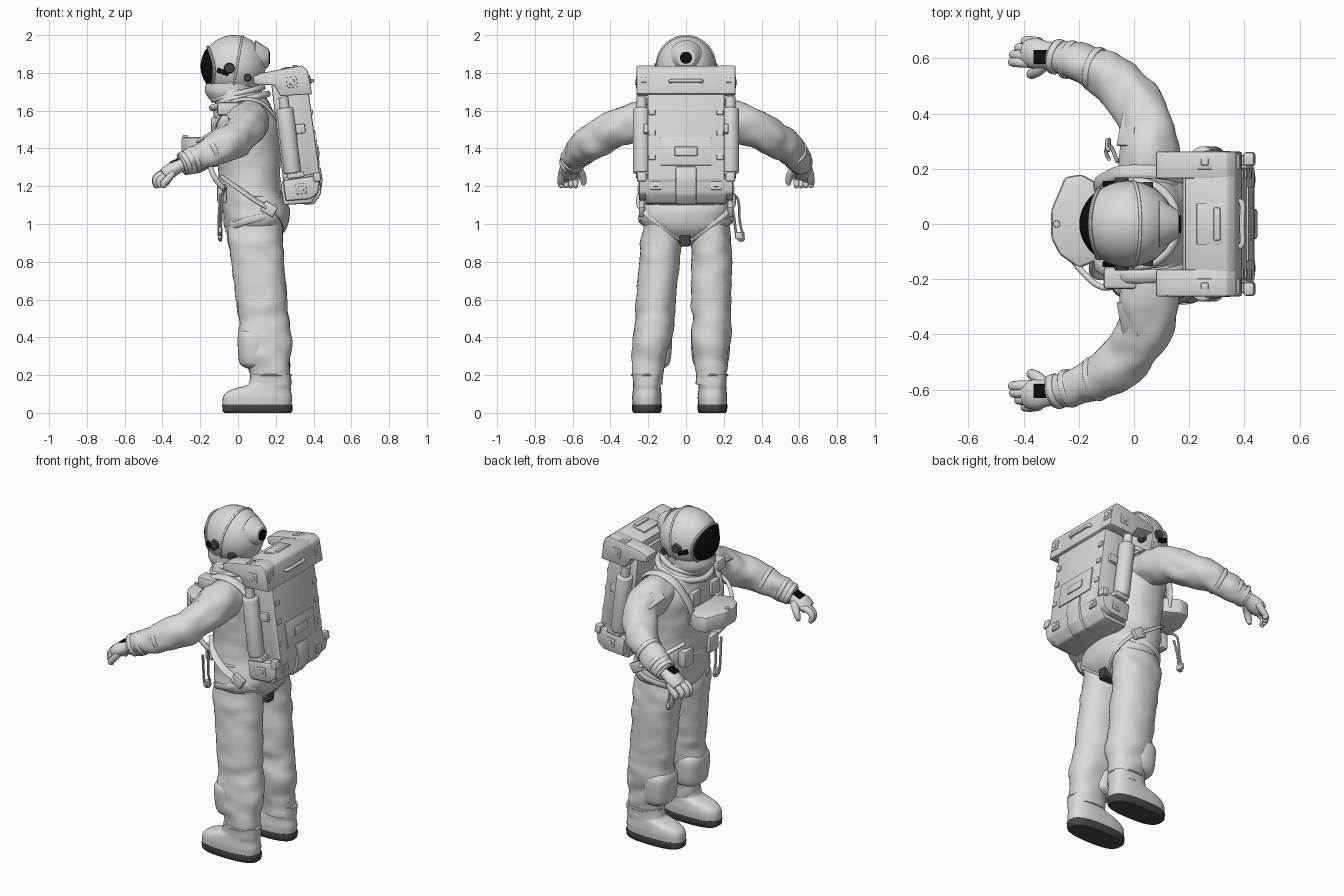
import bpy, bmesh, math
from mathutils import Matrix, Vector, noise

if "Cube" in bpy.data.objects:
    bpy.data.objects.remove(bpy.data.objects["Cube"])


def material(name, c):
    m = bpy.data.materials.new(name)
    m.diffuse_color = (*c, 1)
    m.use_nodes = True
    m.node_tree.nodes["Principled BSDF"].inputs["Base Color"].default_value = m.diffuse_color
    return m


SUIT = material("suit_off_white", (0.72, 0.71, 0.68))
SOLE = material("sole_dark_grey", (0.06, 0.06, 0.058))
BLACK = material("visor_black", (0.004, 0.004, 0.004))
I4 = Matrix.Identity(4)


def finish(name, bm, mat, M=I4, angle=40):
    bm.transform(M)
    bmesh.ops.recalc_face_normals(bm, faces=bm.faces)
    me = bpy.data.meshes.new(name)
    bm.to_mesh(me)
    bm.free()
    me.shade_smooth()
    me.set_sharp_from_angle(angle=math.radians(angle))
    me.materials.append(mat)
    ob = bpy.data.objects.new(name, me)
    bpy.context.collection.objects.link(ob)
    return ob


def spline(rows, k):
    out = []
    for i in range(len(rows) - 1):
        a, b, c, d = (rows[max(0, min(len(rows) - 1, i + j))] for j in (-1, 0, 1, 2))
        for s in range(k):
            t = s / k
            out.append([0.5 * (2 * q + (r - p) * t + (2 * p - 5 * q + 4 * r - w) * t * t
                               + (3 * q - p - 3 * r + w) * t ** 3) for p, q, r, w in zip(a, b, c, d)])
    return out + [list(rows[-1])]


def skin(name, rings, mat):
    bm = bmesh.new()
    vs = [[bm.verts.new(p) for p in r] for r in rings]
    n = len(vs[0])
    for a, b in zip(vs, vs[1:]):
        for i in range(n):
            bm.faces.new((a[i], a[(i + 1) % n], b[(i + 1) % n], b[i]))
    bm.faces.new(vs[0])
    bm.faces.new(vs[-1])
    return finish(name, bm, mat)


def loft(name, rows, mat, power=2.0, amp=0.0, n=36, k=5):
    """Stack of horizontal rounded sections: z, cx, cy, rx, ry."""
    rings = []
    for z, cx, cy, rx, ry in spline(rows, k):
        ring = []
        for i in range(n):
            a = 2 * math.pi * i / n
            c, s = math.cos(a), math.sin(a)
            d = Vector((math.copysign(abs(c) ** (2 / power), c), math.copysign(abs(s) ** (2 / power), s), 0))
            p = Vector((cx + rx * d.x, cy + ry * d.y, z))
            ring.append(p + d * amp * noise.noise(Vector((p.x * 9, p.y * 9, p.z * 16))))
        rings.append(ring)
    return skin(name, rings, mat)


def sweep(name, rows, mat, ref=(0, 0, 1), flat=1.0, amp=0.0, n=12, k=5):
    """Tube along x, y, z, radius; ref is the wide direction of a flat strap."""
    pts = spline(rows, k)
    rings, old = [], None
    for i, (x, y, z, r) in enumerate(pts):
        t = (Vector(pts[min(i + 1, len(pts) - 1)][:3]) - Vector(pts[max(i - 1, 0)][:3])).normalized()
        side = Vector(ref) if old is None else old.rotation_difference(t) @ side
        side = (side - t * side.dot(t)).normalized()
        up, old = t.cross(side), t
        ring = []
        for j in range(n):
            a = 2 * math.pi * j / n
            d = side * math.cos(a) + up * math.sin(a) * flat
            p = Vector((x, y, z)) + d * r
            ring.append(p + d * amp * noise.noise(p * 13))
        rings.append(ring)
    return skin(name, rings, mat)


def bevelled(bm, w):
    if w:
        bmesh.ops.bevel(bm, geom=bm.edges[:], offset=w, segments=2, profile=0.5, affect='EDGES')


def box(name, c, size, mat=SUIT, bev=0.006, M=I4, rot=I4):
    bm = bmesh.new()
    bmesh.ops.create_cube(bm, size=1, matrix=Matrix.Diagonal((*size, 1)))
    bevelled(bm, bev)
    return finish(name, bm, mat, M @ Matrix.Translation(c) @ rot, 30)


def prism(name, prof, lo, hi, mat=SUIT, bev=0.01, M=I4, axis='Y'):
    bm = bmesh.new()
    put = (lambda a, b, h: (a, h, b)) if axis == 'Y' else (lambda a, b, h: (a, b, h))
    f = bm.faces.new([bm.verts.new(put(a, b, lo)) for a, b in prof])
    e = bmesh.ops.extrude_face_region(bm, geom=[f])['geom']
    bmesh.ops.translate(bm, verts=[v for v in e if isinstance(v, bmesh.types.BMVert)], vec=put(0, 0, hi - lo))
    bmesh.ops.recalc_face_normals(bm, faces=bm.faces)
    bevelled(bm, bev)
    return finish(name, bm, mat, M, 30)


def cone(name, p, q, r1, r2, mat=SUIT, M=I4, bev=0.0):
    p, q = Vector(p), Vector(q)
    bm = bmesh.new()
    bmesh.ops.create_cone(bm, cap_ends=True, segments=28, radius1=r1, radius2=r2, depth=(q - p).length)
    if bev:
        caps = [e for e in bm.edges if abs(e.verts[0].co.z - e.verts[1].co.z) < 1e-5]
        bmesh.ops.bevel(bm, geom=caps, offset=bev, segments=3, profile=0.5, affect='EDGES')
    return finish(name, bm, mat, M @ Matrix.Translation((p + q) / 2) @ (q - p).to_track_quat('Z', 'Y').to_matrix().to_4x4())


def ring(name, c, rx, ry, r, mat=SUIT, rot=I4):
    R = Matrix.Translation(c) @ rot
    rings = []
    for i in range(49):
        a = 2 * math.pi * i / 48
        q = Vector((rx * math.cos(a), ry * math.sin(a), 0))
        rings.append([R @ (q + q.normalized() * r * math.cos(b) + Vector((0, 0, r * math.sin(b))))
                      for b in (2 * math.pi * j / 10 for j in range(10))])
    return skin(name, rings, mat)


def ry(deg):
    return Matrix.Rotation(math.radians(deg), 4, 'Y')


# torso and hips
loft("torso", [(.885, .09, 0, .06, .05), (.93, .09, 0, .13, .16), (1.0, .095, 0, .17, .235), (1.08, .095, 0, .178, .24),
               (1.18, .065, 0, .162, .222), (1.3, .06, 0, .165, .215), (1.42, .05, 0, .175, .225), (1.52, .045, 0, .175, .23),
               (1.6, .03, 0, .155, .195), (1.66, .02, 0, .14, .155), (1.71, .0, 0, .12, .13)], SUIT, 2.3, .008)
ring("belt", (.075, 0, 1.15), .168, .226, .007)
box("crotch_patch", (.18, -.005, .915), (.1, .06, .07), SOLE, .012)

# legs, boots and knee pads
for s, cys, foot in ((-1, (.13, .14, .16, .178, .195, .2), .207), (1, (.13, .138, .132, .13, .13, .135), .14)):
    secs = [(1.04, .09, .12, .14, .1), (.92, .092, cys[0], .145, .108), (.8, .105, cys[1], .14, .108),
            (.6, .125, cys[2], .135, .105), (.5, .135, cys[2] + .005, .13, .102), (.4, .145, cys[3], .138, .106),
            (.3, .158, cys[4], .12, .092), (.23, .168, cys[5], .108, .084), (.15, .175, cys[5], .1, .076)]
    loft("leg", [(z, cx, s * cy, a, b) for z, cx, cy, a, b in secs], SUIT, 2.2, .01)
    f = s * foot
    loft("boot", [(.035, .1, f, .182, .075), (.08, .103, f, .183, .078), (.108, .11, f, .172, .076), (.128, .13, f, .15, .074),
                  (.148, .165, f, .117, .073), (.175, .172, f, .11, .074), (.205, .175, f, .106, .078)], SUIT, 2.7)
    loft("boot_sole", [(0, .105, f, .175, .07), (.008, .103, f, .184, .077), (.04, .103, f, .187, .08), (.045, .103, f, .184, .078)], SOLE, 2.7, k=1)
    ring("ankle_band", (.175, f, .2), .106, .08, .005)
    c = s * cys[3]
    loft("knee_pad", [(.235, .1, c, .05, .06), (.26, .095, c, .085, .09), (.33, .085, c, .085, .102),
                      (.41, .08, c, .08, .102), (.45, .085, c, .055, .07)], SUIT, 2.5)

# helmet ellipsoid, wide oval visor on its front, rims, ear fittings and rear vent
bm = bmesh.new()
bmesh.ops.create_uvsphere(bm, u_segments=48, v_segments=32, radius=1)
finish("helmet", bm, SUIT, Matrix.Translation((-.022, 0, 1.835)) @ Matrix.Diagonal((.168, .156, .165, 1)) @ ry(-95))


def visor_point(t, a, lift):
    y, z = .122 * t * math.cos(a), .108 * t * math.sin(a) - .008
    x = math.sqrt(max(0, 1 - (y / .156) ** 2 - (z / .165) ** 2))
    return (-.022 - (.168 + lift) * x, y, 1.835 + z)


skin("visor", [[visor_point(t / 10, 2 * math.pi * i / 48, .008) for i in range(48)] for t in (.2, 2, 4, 6, 8, 9, 10)], BLACK)
sweep("visor_rim", [(*visor_point(1.02, 2 * math.pi * i / 32, .006), .008) for i in range(33)], SUIT, ref=(1, 0, 0), k=1, n=8)
loft("helmet_chin", [(1.66, -.03, 0, .12, .12), (1.7, -.04, 0, .135, .13), (1.745, -.035, 0, .135, .13)], SUIT)
ring("helmet_ridge", (-.005, 0, 1.835), .163, .155, .006, SUIT, ry(-80))
for s in (-1, 1):
    cone("ear_hinge", (-.045, s * .13, 1.825), (-.045, s * .168, 1.825), .034, .024, SOLE)
    box("ear_latch", (-.08, s * .145, 1.805), (.065, .02, .025), BLACK, .003, rot=ry(20))
    cone("side_valve", (.05, s * .11, 1.775), (.05, s * .152, 1.775), .022, .018, SOLE)
cone("rear_vent", (.09, 0, 1.88), (.163, 0, 1.88), .095, .048, SUIT, bev=.006)
cone("vent_disc", (.16, 0, 1.88), (.17, 0, 1.88), .032, .032, BLACK)
ring("neck_ring_top", (0, 0, 1.69), .135, .132, .016, SUIT, ry(-14))
ring("neck_ring_low", (.01, 0, 1.652), .15, .152, .018, SUIT, ry(-14))

# arms, cuffs and gloves
for s in (-1, 1):
    def P(*rows):
        return [(x, s * y, z, r) for x, y, z, r in rows]
    sweep("arm", P((.06, .13, 1.54, .1), (.055, .24, 1.545, .108), (.045, .36, 1.51, .1), (.0, .45, 1.46, .095),
                   (-.07, .522, 1.42, .088), (-.16, .57, 1.375, .078), (-.24, .596, 1.34, .068), (-.3, .61, 1.315, .058)),
          SUIT, amp=.014, n=32)
    for x, y, z, r in ((-.14, .561, 1.385, .082), (-.235, .595, 1.342, .071), (-.28, .606, 1.323, .065)):
        d = Vector((-.085, s * .025, -.04)).normalized() * .012
        c = Vector((x, s * y, z))
        cone("arm_band", c - d, c + d, r, r, bev=.005)
    sweep("palm", P((-.27, .604, 1.325, .05), (-.32, .612, 1.302, .05), (-.36, .618, 1.28, .056), (-.392, .622, 1.258, .046)),
          SUIT, ref=(0, 1, 0), flat=.72, n=18)
    for i in range(4):
        y, e = .583 + i * .025, (0, .004, .022, .045)[i]
        sweep("finger", P((-.365 + e / 2, y, 1.274, .018), (-.415 + e, y + .003, 1.262 - e / 2, .019), (-.44 + e, y + .004, 1.235 - e / 2, .017),
                          (-.432 + e, y + .002, 1.2, .014), (-.428 + e, y + .002, 1.194, .006)), SUIT, ref=(0, 1, 0), k=3)
    sweep("thumb", P((-.32, .585, 1.292, .024), (-.35, .556, 1.268, .022), (-.372, .543, 1.23, .018), (-.378, .545, 1.205, .009)), SUIT, k=3)
    box("wrist_patch", (-.338, s * .605, 1.333), (.052, .05, .012), BLACK, .002, rot=ry(-24))
    box("shoulder_patch", (-.022, s * .345, 1.582), (.07, .13, .012), bev=.004,
        rot=ry(-38) @ Matrix.Rotation(s * -.3, 4, 'X'))
    # shoulder and hip harness
    sweep("shoulder_strap", P((-.135, .13, 1.4, .025), (-.13, .15, 1.5, .025), (-.06, .185, 1.625, .025), (.04, .19, 1.66, .025),
                              (.14, .18, 1.63, .025), (.23, .15, 1.52, .025)), SUIT, ref=(0, 1, 0), flat=.4)
    sweep("hip_strap", P((.2, .02, .925, .022), (.235, .11, .99, .022), (.2, .205, 1.06, .022), (.1, .245, 1.12, .022),
                         (.0, .222, 1.19, .022), (-.08, .13, 1.25, .022)), SUIT, flat=.35)
    sweep("thigh_strap", P((.2, .205, 1.05, .018), (.1, .247, 1.03, .018), (.0, .215, 1.0, .018), (-.06, .12, .96, .018)), SUIT, flat=.35)
    box("hip_buckle", (.165, s * .235, 1.08), (.075, .03, .06), rot=ry(30))
    box("belt_pouch", (-.085, s * .12, 1.16), (.05, .09, .1), bev=.012)
    box("chest_pouch", (-.125, s * .09, 1.52), (.035, .08, .09), bev=.01)

# chest control pack, shoulder unit, hoses and tethers
prism("chest_pack", [(-.1, .13), (-.19, .18), (-.25, .17), (-.3, .05), (-.3, -.05), (-.27, -.11), (-.2, -.16), (-.1, -.12)],
      1.365, 1.46, bev=.014, axis='Z')
cone("chest_knob", (-.28, 0, 1.45), (-.28, 0, 1.47), .014, .012)
box("shoulder_unit", (-.05, -.195, 1.61), (.12, .08, .07), bev=.012)
sweep("chest_hose", [(-.24, -.1, 1.43, .011), (-.19, -.17, 1.45, .011), (-.11, -.23, 1.5, .011), (0, -.2, 1.58, .011)], SUIT)
sweep("front_hose", [(-.14, -.12, 1.4, .014), (-.15, -.17, 1.32, .014), (-.12, -.19, 1.24, .014), (-.07, -.17, 1.18, .014)], SUIT)
for y, z in ((.275, 1.03), (-.17, 1.06)):
    sweep("tether", [(-.06, y - .05, z + .14, .007), (-.08, y, z + .1, .007), (-.09, y + .01, z - .02, .007), (-.09, y + .03, z - .11, .007),
                     (-.1, y - .005, z - .1, .007), (-.1, y - .02, z, .007), (-.09, y - .04, z + .1, .007)], SUIT, n=8)
    box("tether_clip", (-.095, y + .01, z - .09), (.02, .05, .035))

# life-support backpack, built upright and tilted
B = Matrix.Translation((.3, 0, 1.47)) @ ry(-7)
prism("pack_body", [(-.09, -.3), (-.09, .3), (.06, .34), (.1, .3), (.108, -.25), (.05, -.33)], -.205, .205, M=B)
prism("pack_top", [(-.075, .22), (-.075, .345), (.08, .362), (.11, .335), (.118, .205), (.02, .2)], -.2, .2, M=B)
prism("pack_bottom", [(-.105, -.36), (-.105, -.25), (-.08, -.215), (.08, -.215), (.105, -.245), (.085, -.32), (.045, -.368)], -.215, .215, M=B)
prism("pack_spine", [(.0, -.37), (.0, -.18), (.115, -.18), (.118, -.25), (.098, -.33), (.055, -.376)], -.055, .055, M=B)
box("pack_rear_panel", (.106, 0, -.1), (.014, .27, .15), M=B, bev=.004)
box("panel_latch", (.113, 0, -.1), (.012, .12, .05), M=B, bev=.004)
sweep("pack_handle", [(.1, -.08, .27, .01), (.126, -.075, .275, .01), (.126, 0, .275, .01), (.126, .075, .275, .01), (.1, .08, .27, .01)], SUIT).data.transform(B)
box("top_grip_plate", (.02, 0, .355), (.1, .15, .012), M=B, bev=.004)
box("top_grip", (.045, 0, .362), (.025, .12, .014), M=B)
for s in (-1, 1):
    lo, hi = sorted((s * .165, s * .262))
    prism("pack_ear", [(-.18, .295), (-.182, .335), (-.14, .348), (.08, .362), (.11, .335), (.118, .205), (-.05, .215), (-.075, .275)], lo, hi, M=B, bev=.007)
    lo, hi = sorted((s * .19, s * .25))
    prism("pack_foot", [(-.09, -.34), (-.09, -.23), (.08, -.225), (.105, -.25), (.085, -.32), (.04, -.345)], lo, hi, M=B)
    cone("gas_bottle", (-.035, s * .235, -.2), (-.035, s * .235, .15), .046, .046, M=B, bev=.012)
    cone("bottle_valve", (-.035, s * .235, .13), (-.035, s * .235, .21), .026, .026, M=B)
    box("bottle_bracket", (.03, s * .205, .03), (.06, .04, .05), M=B)
    box("bottle_shelf", (-.02, s * .23, -.21), (.09, .07, .03), M=B)
    for w in (-.13, .0, .11):
        box("side_latch", (.102, s * .18, w), (.018, .035, .03), M=B, bev=.004)
    # square ports on rear, top and side faces
    for c, size in (((.113, s * .225, .28), (0, 1, 1)), ((.096, s * .16, -.275), (0, 1, 1)), ((.0, s * .225, .354), (1, 1, 0)),
                    ((.02, s * .26, .28), (1, 0, 1)), ((.0, s * .248, -.285), (1, 0, 1))):
        for w, t in ((.055, .012), (.026, .02)):
            box("square_port", c, [w if a else t for a in size], M=B, bev=.003)
    box("corner_bumper", (.09, s * .235, -.235), (.04, .05, .05), M=B, bev=.01)
